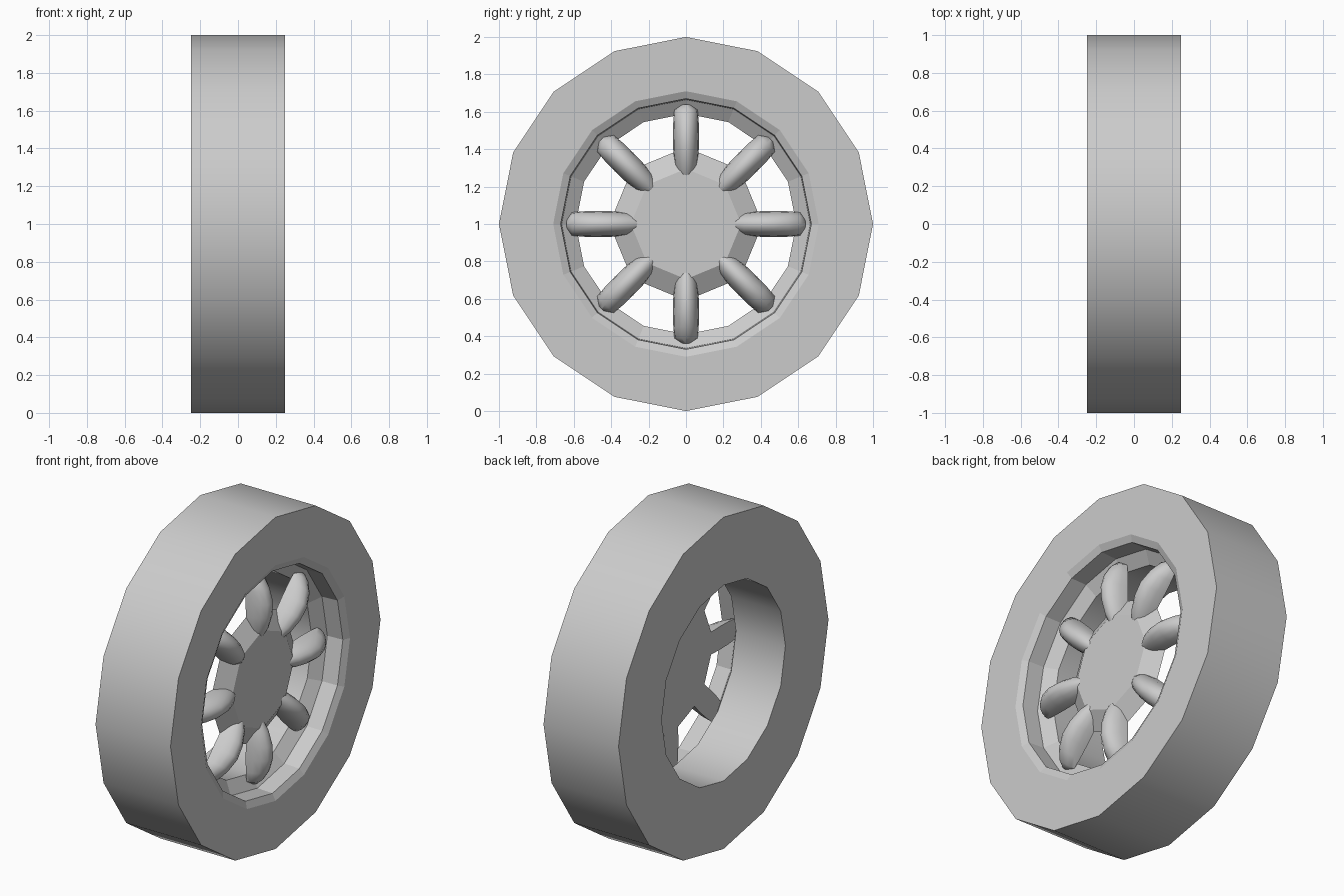
import bpy, bmesh, math

if "Cube" in bpy.data.objects:
    bpy.data.objects.remove(bpy.data.objects["Cube"])

grey = bpy.data.materials.new("plain grey")
grey.diffuse_color = (0.6, 0.6, 0.6, 1)
grey.use_nodes = True
grey.node_tree.nodes["Principled BSDF"].inputs["Base Color"].default_value = grey.diffuse_color


def finish(name, bm, smooth_angle=None):
    bmesh.ops.remove_doubles(bm, verts=bm.verts, dist=1e-5)
    bmesh.ops.recalc_face_normals(bm, faces=bm.faces)
    mesh = bpy.data.meshes.new(name)
    bm.to_mesh(mesh)
    bm.free()
    mesh.materials.append(grey)
    ob = bpy.data.objects.new(name, mesh)
    bpy.context.collection.objects.link(ob)
    if smooth_angle:
        bpy.ops.object.select_all(action='DESELECT')
        ob.select_set(True)
        bpy.context.view_layer.objects.active = ob
        bpy.ops.object.shade_smooth_by_angle(angle=math.radians(smooth_angle))
    return ob


def lathe(bm, profile, sides):
    """Turn (x, radius) points around the axle; returns the rings."""
    rings = []
    for x, r in profile:
        rings.append([bm.verts.new((x, r * math.sin(2 * math.pi * i / sides),
                                    1 + r * math.cos(2 * math.pi * i / sides)))
                      for i in range(sides)])
    for a, b in zip(rings, rings[1:]):
        for i in range(sides):
            j = (i + 1) % sides
            bm.faces.new((a[i], a[j], b[j], b[i]))
    return rings


# Tyre: outer tread, flat side walls and the deep bore on the inner side
bm = bmesh.new()
lathe(bm, [(0.25, 0.71), (0.25, 1.0), (-0.25, 1.0), (-0.25, 0.59), (0.08, 0.59)], 16)
finish("tyre", bm, 30)

# Rim: shallow chamfer, straight wall and sloping ledge, all faceted
bm = bmesh.new()
lathe(bm, [(0.25, 0.71), (0.23, 0.67), (0.13, 0.665), (0.08, 0.59)], 16)
ob = finish("rim", bm)
# point the open shell's faces toward the axle
bm = bmesh.new()
bm.from_mesh(ob.data)
for f in bm.faces:
    c = f.calc_center_median()
    if f.normal.y * c.y + f.normal.z * (c.z - 1) > 0:
        f.normal_flip()
bm.to_mesh(ob.data)
bm.free()

# Hub: tapered eight-sided block
bm = bmesh.new()
rings = lathe(bm, [(0.10, 0.41), (0.165, 0.295)], 8)
for ring in rings:
    bm.faces.new(ring)
finish("hub", bm)

# Spokes: flat-backed, arched leaf shapes given as (radius, half width, front x)
stations = [(0.26, 0.045, 0.165), (0.31, 0.06, 0.195), (0.39, 0.068, 0.22),
            (0.47, 0.07, 0.225), (0.55, 0.068, 0.20), (0.61, 0.062, 0.16),
            (0.64, 0.02, 0.125)]
for k in range(8):
    a = k * math.pi / 4
    bm = bmesh.new()
    rows = []
    for r, w, top in stations:
        row = []
        for i in range(9):
            t = math.pi * i / 8
            side = w * math.cos(t)
            x = 0.10 + (top - 0.10) * math.sin(t)
            row.append(bm.verts.new((x, r * math.sin(a) + side * math.cos(a),
                                     1 + r * math.cos(a) - side * math.sin(a))))
        rows.append(row)
    for p, q in zip(rows, rows[1:]):
        for i in range(9):
            j = (i + 1) % 9
            bm.faces.new((p[i], p[j], q[j], q[i]))
    bm.faces.new(rows[0])
    bm.faces.new(rows[-1])
    finish(f"spoke_{k + 1}", bm, 40)
